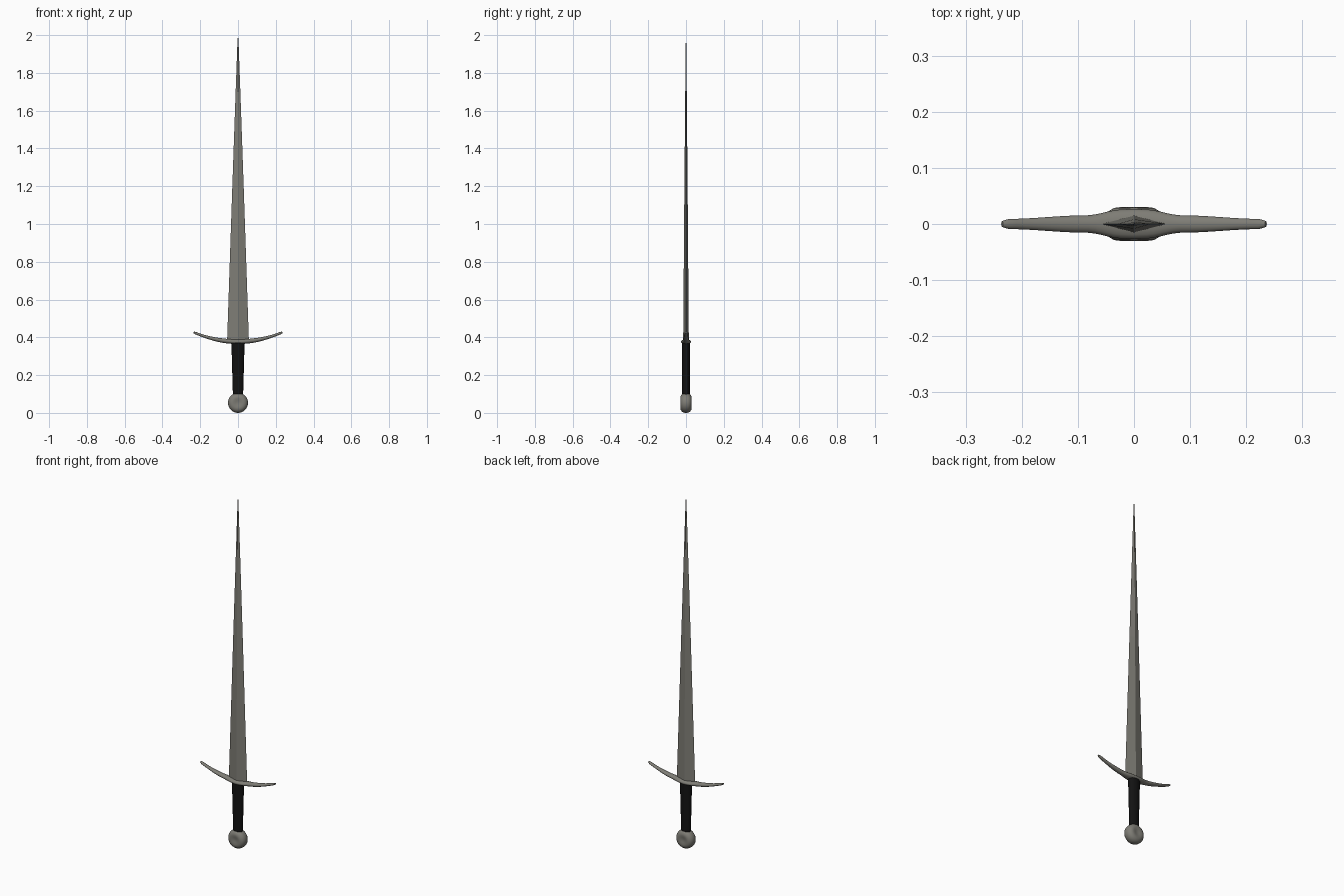
import bpy, bmesh, math

if "Cube" in bpy.data.objects:
    bpy.data.objects.remove(bpy.data.objects["Cube"])


def material(name, rgb):
    m = bpy.data.materials.new(name)
    m.diffuse_color = (*rgb, 1)
    m.use_nodes = True
    m.node_tree.nodes["Principled BSDF"].inputs["Base Color"].default_value = m.diffuse_color
    return m


steel = material("steel", (0.21, 0.205, 0.18))
leather = material("black leather", (0.006, 0.006, 0.006))


def loft(name, rings, mat, smooth=None):
    """Skin a list of equal-length point rings and cap both ends."""
    bm = bmesh.new()
    loops = [[bm.verts.new(p) for p in r] for r in rings]
    n = len(loops[0])
    for a, b in zip(loops, loops[1:]):
        for i in range(n):
            j = (i + 1) % n
            bm.faces.new((a[i], a[j], b[j], b[i]))
    bm.faces.new(loops[0][::-1])
    bm.faces.new(loops[-1])
    bmesh.ops.remove_doubles(bm, verts=bm.verts, dist=1e-6)
    bmesh.ops.recalc_face_normals(bm, faces=bm.faces)
    me = bpy.data.meshes.new(name)
    bm.to_mesh(me)
    bm.free()
    me.materials.append(mat)
    ob = bpy.data.objects.new(name, me)
    bpy.context.collection.objects.link(ob)
    if smooth:
        bpy.ops.object.select_all(action='DESELECT')
        bpy.context.view_layer.objects.active = ob
        ob.select_set(True)
        bpy.ops.object.shade_smooth_by_angle(angle=math.radians(smooth))
    return ob


def circle(n):
    return [(math.cos(2 * math.pi * i / n), math.sin(2 * math.pi * i / n)) for i in range(n)]


def interp(table, x):
    for (x0, y0), (x1, y1) in zip(table, table[1:]):
        if x <= x1:
            t = (x - x0) / (x1 - x0)
            t = t * t * (3 - 2 * t)
            return y0 + (y1 - y0) * t
    return table[-1][1]


# Blade: tapering diamond section (height, half width, half thickness)
blade = [(0.37, 0.058, 0.015), (1.2, 0.030, 0.0085), (1.7, 0.0125, 0.004),
         (1.95, 0.0035, 0.0015), (2.0, 0.0004, 0.0003)]
loft("blade", [[(w, 0, z), (0, t, z), (-w, 0, z), (0, -t, z)] for z, w, t in blade], steel)

# Guard: elliptical section swept along an upward curve, thick in the middle
depth = [(0, 0.027), (0.02, 0.026), (0.085, 0.0155), (0.225, 0.009), (0.237, 0.005)]
height = [(0, 0.013), (0.05, 0.012), (0.225, 0.0065), (0.237, 0.004)]
rings = []
for k in range(-20, 21):
    x = 0.235 * k / 20
    ang = math.atan(2 * 0.9 * x)
    d, h = interp(depth, abs(x)), interp(height, abs(x))
    z = 0.377 + 0.9 * x * x
    rings.append([(x - math.sin(ang) * s * h, c * d, z + math.cos(ang) * s * h)
                  for c, s in circle(16)])
loft("guard", rings, steel, 50)

# Grip: oval handle widening towards the guard
loft("grip", [[(c * w, s * t, z) for c, s in circle(16)]
              for z, w, t in [(0.09, 0.027, 0.020), (0.23, 0.031, 0.021), (0.375, 0.035, 0.022)]],
     leather, 40)

# Pommel: thick rounded disc, slightly dished on both faces, turned around y
half = [(0.0005, 0.026), (0.014, 0.027), (0.025, 0.030), (0.036, 0.0285),
        (0.045, 0.023), (0.051, 0.014), (0.053, 0.005)]
profile = [(r, -y) for r, y in half] + half[::-1]
loft("pommel", [[(c * r, y, 0.053 + s * r) for c, s in circle(32)] for r, y in profile], steel, 50)
